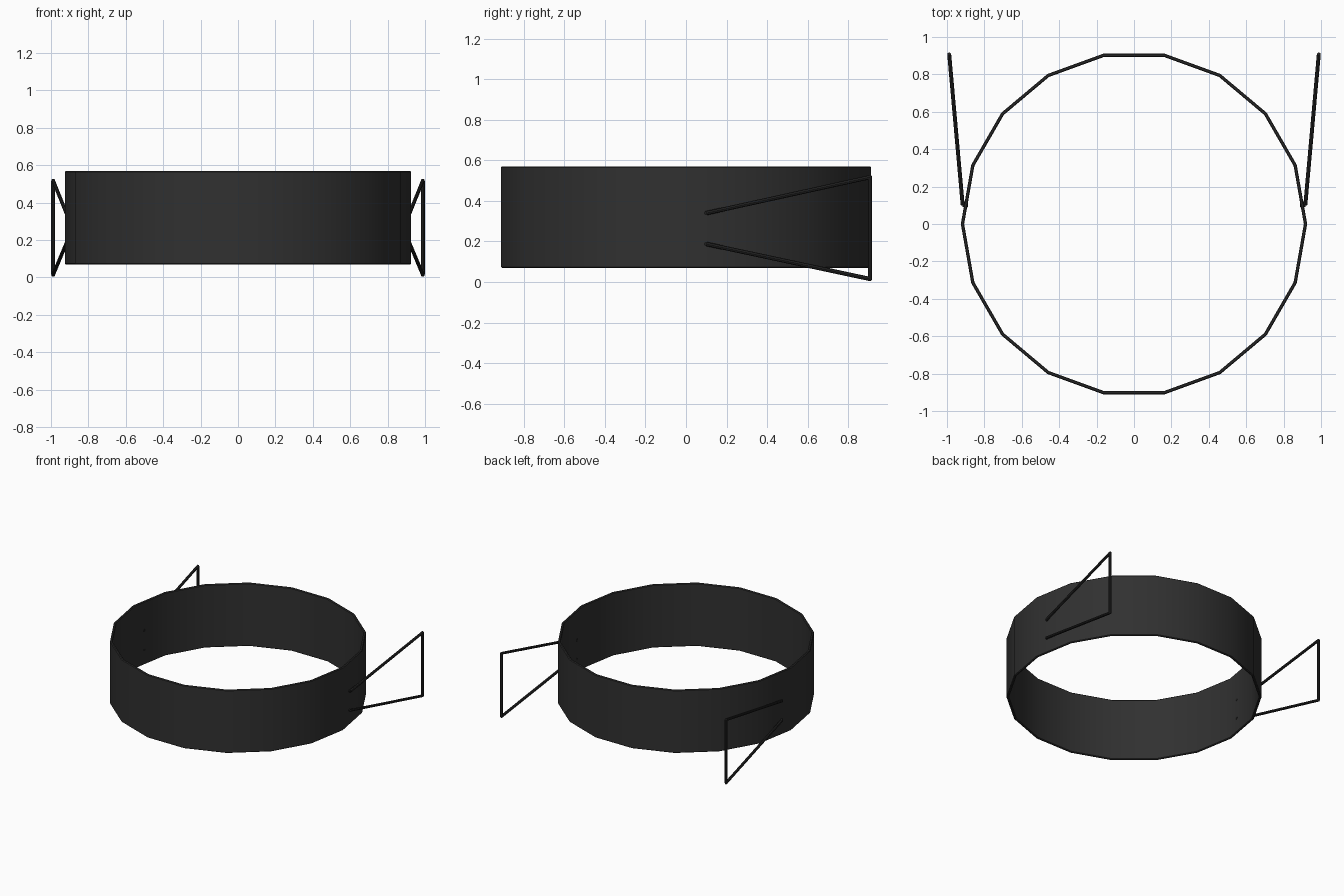
import bpy, bmesh, math
from mathutils import Vector

if "Cube" in bpy.data.objects:
    bpy.data.objects.remove(bpy.data.objects["Cube"])

def material(name, v):
    m = bpy.data.materials.new(name)
    m.diffuse_color = (v, v, v, 1)
    m.use_nodes = True
    m.node_tree.nodes["Principled BSDF"].inputs["Base Color"].default_value = m.diffuse_color
    return m

band_mat = material("dark_band", 0.03)
wire_mat = material("dark_wire", 0.018)

def finish(bm, name, mat):
    bmesh.ops.recalc_face_normals(bm, faces=bm.faces)
    me = bpy.data.meshes.new(name)
    bm.to_mesh(me)
    bm.free()
    ob = bpy.data.objects.new(name, me)
    bpy.context.collection.objects.link(ob)
    me.materials.append(mat)
    bpy.context.view_layer.objects.active = ob
    ob.select_set(True)
    bpy.ops.object.shade_smooth_by_angle(angle=math.radians(32))
    ob.select_set(False)
    return ob

# 18-sided band: a thin wall profile with chamfered rims, swept around z
SIDES, Z0, Z1, R_OUT, R_IN, C = 18, 0.07, 0.57, 0.926, 0.908, 0.005
profile = [(R_IN, Z0 + C), (R_IN + C, Z0), (R_OUT - C, Z0), (R_OUT, Z0 + C),
           (R_OUT, Z1 - C), (R_OUT - C, Z1), (R_IN + C, Z1), (R_IN, Z1 - C)]
bm = bmesh.new()
rings = []
for i in range(SIDES):
    a = math.tau * i / SIDES
    rings.append([bm.verts.new((r * math.cos(a), r * math.sin(a), z)) for r, z in profile])
n = len(profile)
for i in range(SIDES):
    p, q = rings[i], rings[(i + 1) % SIDES]
    for j in range(n):
        k = (j + 1) % n
        bm.faces.new((p[j], q[j], q[k], p[k]))
finish(bm, "band", band_mat)

# Wire handles: rods from the wall flaring back to an upright end bar
RAD = 0.0105

def rod(bm, a, b):
    a, b = Vector(a), Vector(b)
    d = b - a
    made = bmesh.ops.create_cone(bm, cap_ends=True, segments=8, radius1=RAD,
                                 radius2=RAD, depth=d.length)["verts"]
    mat = d.to_track_quat('Z', 'Y').to_matrix().to_4x4()
    mat.translation = (a + b) / 2
    bmesh.ops.transform(bm, matrix=mat, verts=made)

for side, s in (("left", -1), ("right", 1)):
    path = [(0.888, 0.098, 0.34), (0.916, 0.102, 0.34), (0.988, 0.907, 0.517),
            (0.988, 0.907, 0.015), (0.916, 0.102, 0.187), (0.888, 0.098, 0.187)]
    path = [(s * x, y, z) for x, y, z in path]
    bm = bmesh.new()
    for a, b in zip(path, path[1:]):
        rod(bm, a, b)
    # rounded joints at the corners
    for p in path[2:4]:
        ball = bmesh.ops.create_uvsphere(bm, u_segments=8, v_segments=6, radius=RAD)["verts"]
        bmesh.ops.translate(bm, vec=p, verts=ball)
    finish(bm, side + "_handle", wire_mat)
